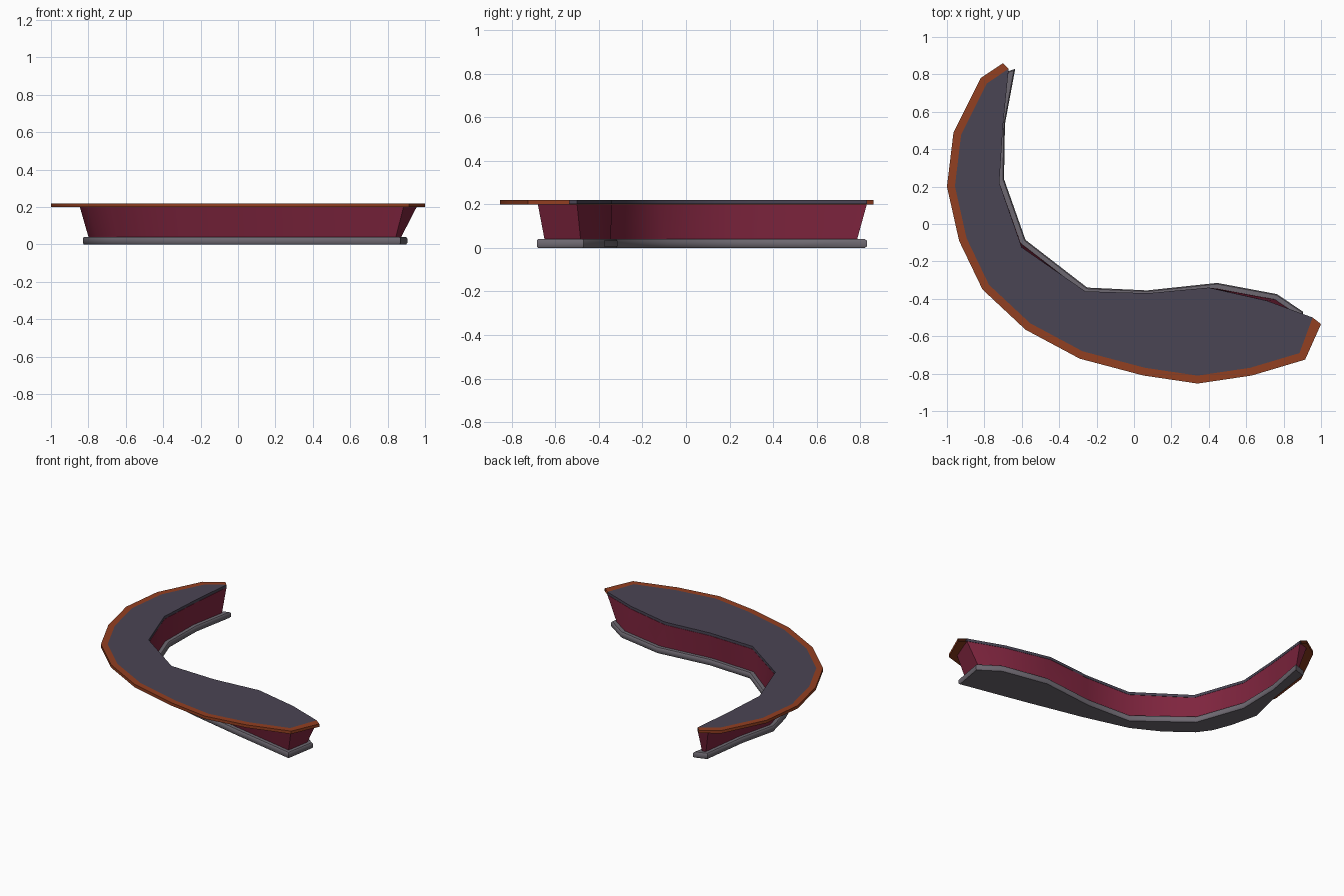
import bpy, math
from mathutils import Vector

if "Cube" in bpy.data.objects:
    bpy.data.objects.remove(bpy.data.objects["Cube"])


def material(name, rgb):
    m = bpy.data.materials.new(name)
    m.diffuse_color = (*rgb, 1)
    m.use_nodes = True
    m.node_tree.nodes["Principled BSDF"].inputs["Base Color"].default_value = m.diffuse_color
    return m


slate = material("slate", (0.068, 0.058, 0.088))
red = material("wine_red", (0.21, 0.018, 0.048))
orange = material("burnt_orange", (0.29, 0.050, 0.015))
grey = material("warm_grey", (0.155, 0.14, 0.165))

# Counter top: outer front edge and inner back edge, from the back-left tip round to the right tip
top_outer = [(-.70, .86), (-.82, .78), (-.965, .49), (-1, .20), (-.935, -.09), (-.81, -.35), (-.58, -.565),
             (-.29, -.72), (.05, -.81), (.34, -.853), (.63, -.81), (.915, -.725), (1, -.535)]
top_inner = [(-.67, .83), (-.70, .53), (-.72, .22), (-.60, -.125), (-.26, -.36), (.075, -.37), (.40, -.34),
             (.71, -.41), (.955, -.50)]
# Plinth edges
base_outer = [(-.725, .80), (-.77, .47), (-.83, .22), (-.785, .03), (-.735, -.10), (-.67, -.19), (-.50, -.32),
              (-.31, -.42), (.01, -.505), (.40, -.59), (.868, -.685)]
base_inner = [(-.635, .83), (-.69, .535), (-.695, .24), (-.58, -.085), (-.25, -.34), (.07, -.355), (.445, -.315),
              (.765, -.375), (.905, -.47)]


def offset(pts, d, closed=True):
    """Move a counter-clockwise outline inward by d, with limited mitres."""
    n, out = len(pts), []
    for i, p in enumerate(pts):
        a, b, p = Vector(pts[i - 1]), Vector(pts[(i + 1) % n]), Vector(p)
        if not closed and i in (0, n - 1):
            out.append(tuple(p))
            continue
        e1, e2 = (p - a).normalized(), (b - p).normalized()
        n1, n2 = Vector((-e1.y, e1.x)), Vector((-e2.y, e2.x))
        m = (n1 + n2).normalized()
        out.append(tuple(p + m * d / max(m.dot(n1), 0.4)))
    return out


def loft(name, rings, mat, closed=True, caps=True):
    """Skin a stack of (outline, z) rings."""
    n = len(rings[0][0])
    verts = [(x, y, z) for pts, z in rings for x, y in pts]
    faces = []
    for r in range(len(rings) - 1):
        for i in range(n if closed else n - 1):
            j = (i + 1) % n
            faces.append((r * n + i, r * n + j, (r + 1) * n + j, (r + 1) * n + i))
    if caps:
        faces.append(tuple(reversed(range(n))))
        faces.append(tuple(range((len(rings) - 1) * n, len(rings) * n)))
    me = bpy.data.meshes.new(name)
    me.from_pydata(verts, [], faces)
    me.materials.append(mat)
    ob = bpy.data.objects.new(name, me)
    bpy.context.collection.objects.link(ob)
    bpy.ops.object.select_all(action='DESELECT')
    ob.select_set(True)
    bpy.context.view_layer.objects.active = ob
    bpy.ops.object.shade_smooth_by_angle(angle=math.radians(45))
    return ob


def outline(inner, outer):
    return [inner[0]] + outer + [inner[-1]] + inner[-2:0:-1]


# Plinth with softened edges
base = outline(base_inner, base_outer)
loft("plinth", [(offset(base, .006), 0), (base, .007), (base, .033), (offset(base, .006), .04)], grey)

# Flared counter body
body_top = outline(top_inner, offset(base, -.015)[1:12])
body_top[11] = (.885, -.68)
loft("counter_body", [(offset(base, .03), .039), (body_top, .2)], red)

# Slate top panel
trim_in = [top_inner[0]] + offset(top_outer, .042, closed=False)[1:-1] + [top_inner[-1]]
panel = outline(top_inner, trim_in[1:-1])
loft("top_panel", [(panel, .2015), (panel, .22)], slate)

# Orange edge trim: underside of overhang, outer wall, top strip
under = body_top[:13]
loft("edge_trim", [(under, .2), (top_outer, .2), (top_outer, .22), (trim_in, .22)], orange,
     closed=False, caps=False)
